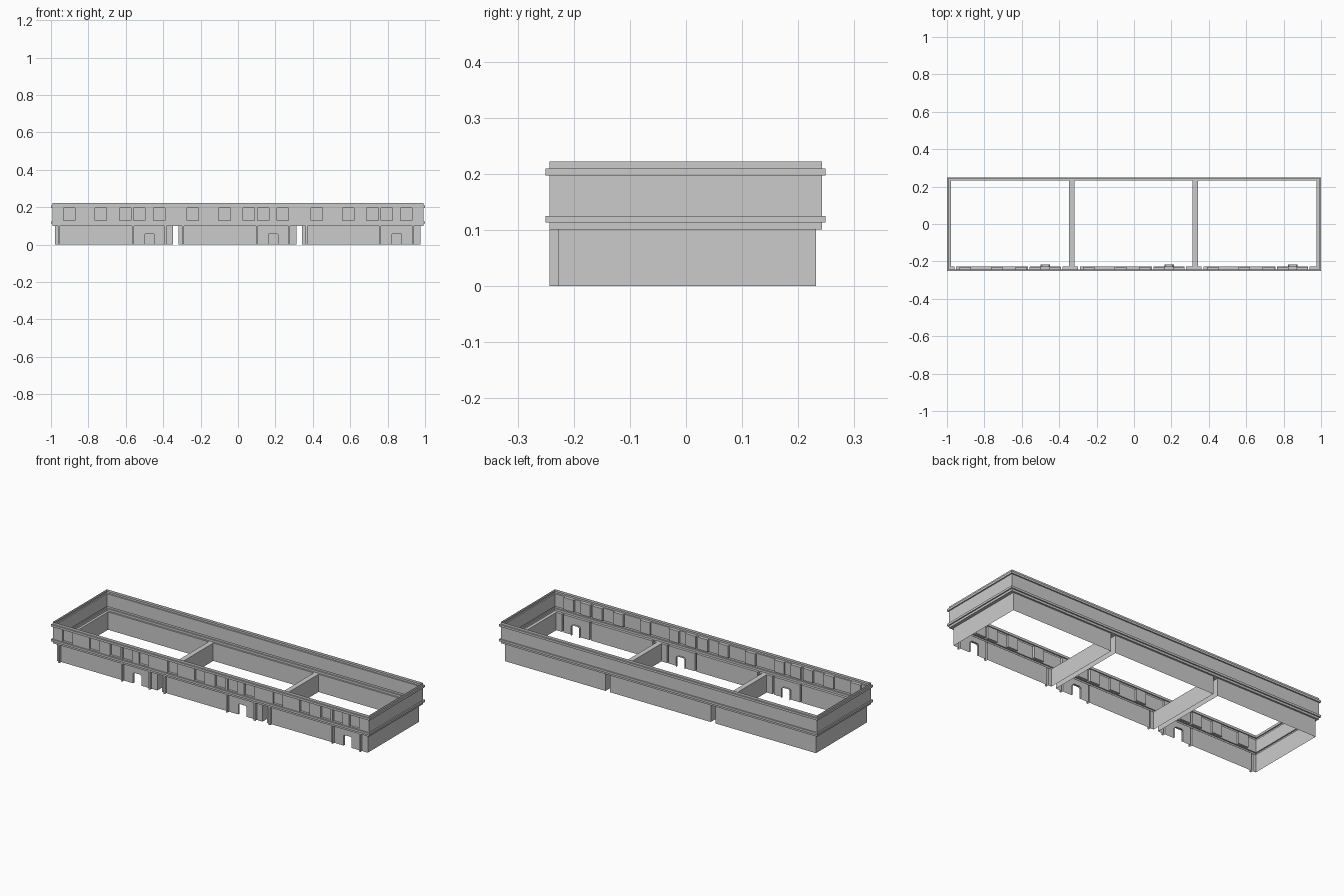
import bpy, bmesh

if "Cube" in bpy.data.objects:
    bpy.data.objects.remove(bpy.data.objects["Cube"])

UX, UY0, UY1 = 0.993, -0.243, 0.242       # upper storey outline
FRONT, BACK, BUMP = -0.228, 0.232, 0.007  # ground floor planes, ledge projection
H, TOP = 0.101, 0.222
STARTS = [-0.979 + 0.661 * i for i in range(3)]
W = 0.632                                 # width of one unit


def make(name, quads):
    bm = bmesh.new()
    for q in quads:
        bm.faces.new([bm.verts.new(p) for p in q])
    bmesh.ops.remove_doubles(bm, verts=bm.verts, dist=1e-5)
    me = bpy.data.meshes.new(name)
    bm.to_mesh(me)
    bm.free()
    ob = bpy.data.objects.new(name, me)
    bpy.context.collection.objects.link(ob)


def wall(a, b, z0, z1):
    return [(*a, z0), (*b, z0), (*b, z1), (*a, z1)]


def flat(x0, x1, y0, y1, z):
    # faces downward
    return [(x0, y0, z), (x0, y1, z), (x1, y1, z), (x1, y0, z)]


def tube(outline, y0, y1):
    # reveal surfaces joining an (x, z) outline at two depths
    return [[(a[0], y0, a[1]), (b[0], y0, b[1]), (b[0], y1, b[1]), (a[0], y1, a[1])]
            for a, b in zip(outline, outline[1:])]


# upper storey: vertical profile swept around the rectangle, ledges included
profile = [(0, H), (0, 0.113), (BUMP, 0.113), (BUMP, 0.125), (0, 0.125),
           (0, 0.197), (BUMP, 0.197), (BUMP, 0.209), (0, 0.209), (0, TOP)]


def ring(o, z):
    x, y0, y1 = UX + o, UY0 - o, UY1 + o
    return [(-x, y0, z), (x, y0, z), (x, y1, z), (-x, y1, z)]


quads = []
for p, q in zip(profile, profile[1:]):
    a, b = ring(*p), ring(*q)
    for i in range(4):
        j = (i + 1) % 4
        if not (i == 0 and p == (0, 0.125)):   # front band is built with windows
            quads.append([a[i], a[j], b[j], b[i]])
make("upper_walls", quads)

# window band with shallow recessed panes
quads, x = [], -UX
zb, zt, depth = 0.128, 0.197, 0.012
for s in STARTS:
    for c in (0.077, 0.246, 0.376, 0.452, 0.557):
        l, r = s + c - 0.031, s + c + 0.031
        quads.append(wall((x, UY0), (l, UY0), 0.125, 0.197))
        quads.append(wall((l, UY0), (r, UY0), 0.125, zb))
        quads.append(wall((l, UY0 + depth), (r, UY0 + depth), zb, zt))
        quads += tube([(l, zb), (l, zt), (r, zt), (r, zb), (l, zb)], UY0, UY0 + depth)
        x = r
quads.append(wall((x, UY0), (UX, UY0), 0.125, 0.197))
make("window_band", quads)

# ground floor units and the soffit under the upper storey
soffit = [flat(-UX, UX, BACK, UY1, H),
          flat(-UX, STARTS[0], UY0, BACK, H),
          flat(STARTS[2] + W, UX, UY0, BACK, H)]
for i, s in enumerate(STARTS):
    quads = [wall((s + W, FRONT), (s + W, BACK), 0, H),
             wall((s + W, BACK), (s, BACK), 0, H),
             wall((s, BACK), (s, FRONT), 0, H)]
    x = s
    for k, p in enumerate((0.019, 0.413, 0.587)):
        l, r = s + p, s + p + 0.009
        # pilaster
        quads += [wall((l, FRONT), (l, UY0), 0, H), wall((l, UY0), (r, UY0), 0, H),
                  wall((r, UY0), (r, FRONT), 0, H)]
        soffit.append(flat(x, l, UY0, FRONT, H))
        if k < 2:
            quads.append(wall((x, FRONT), (l, FRONT), 0, H))
        else:
            # doorway with clipped top corners
            d0, d1, h, c = s + 0.480, s + 0.531, 0.061, 0.006
            arch = [(d0, 0), (d0, h - c), (d0 + c, h), (d1 - c, h), (d1, h - c), (d1, 0)]
            quads += [wall((x, FRONT), (d0, FRONT), 0, H),
                      wall((d1, FRONT), (l, FRONT), 0, H)]
            for a, b in zip(arch[1:], arch[2:5]):
                quads.append([(a[0], FRONT, a[1]), (b[0], FRONT, b[1]),
                              (b[0], FRONT, H), (a[0], FRONT, H)])
            quads += tube(arch, FRONT, FRONT + 0.012)
        x = r
    quads.append(wall((x, FRONT), (s + W, FRONT), 0, H))
    soffit.append(flat(x, s + W, UY0, FRONT, H))
    if i < 2:
        soffit.append(flat(s + W, STARTS[i + 1], UY0, BACK, H))
    make(f"ground_unit_{i + 1}", quads)
make("soffit", soffit)
